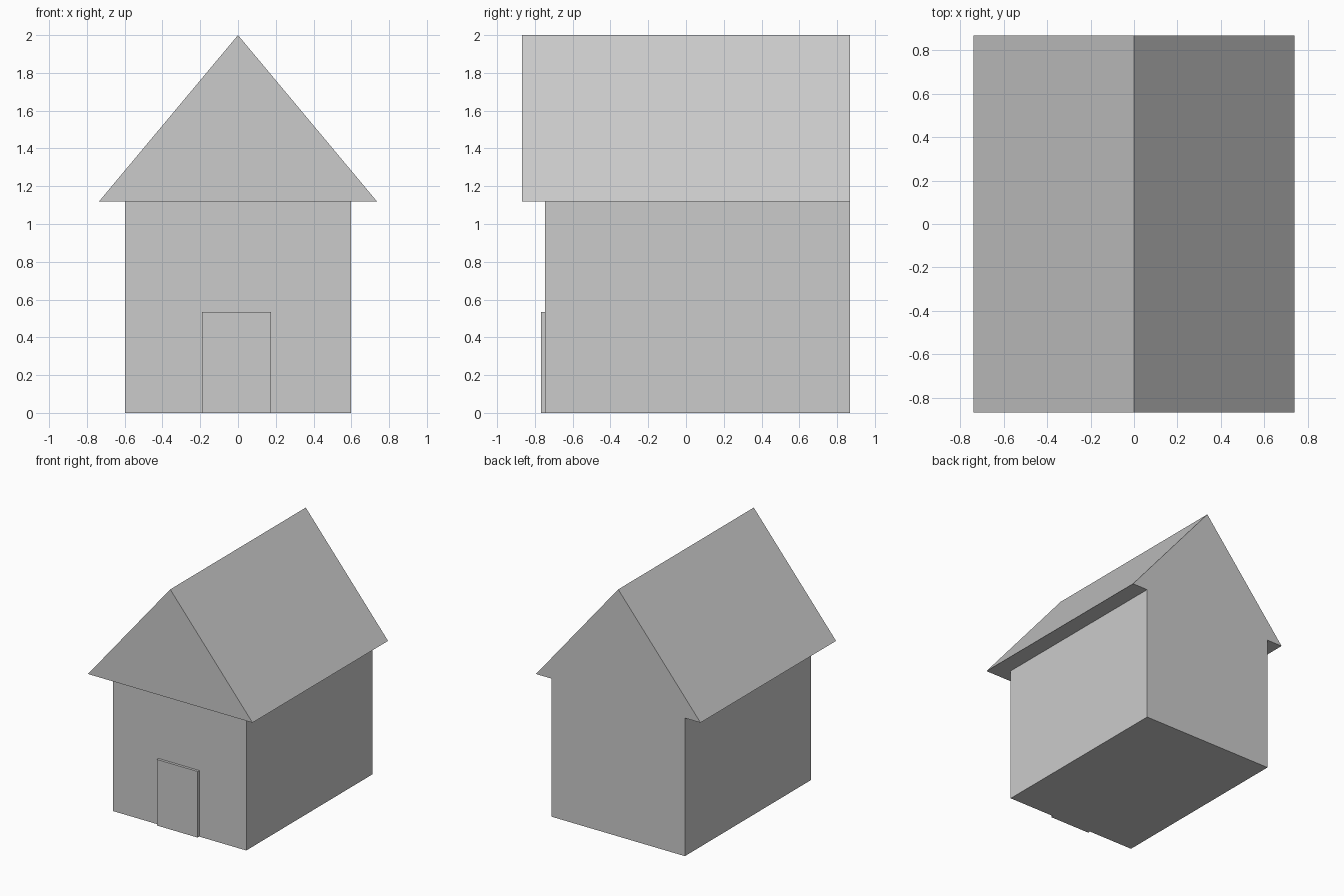
import bpy

cube = bpy.data.objects.get("Cube")
if cube:
    bpy.data.objects.remove(cube, do_unlink=True)

# Single plain grey finish
grey = bpy.data.materials.new("plain_grey")
grey.use_nodes = True
colour = (0.6, 0.6, 0.6, 1)
grey.diffuse_color = colour
grey.node_tree.nodes["Principled BSDF"].inputs["Base Color"].default_value = colour


def prism(name, profile, front, back):
    """Extrude an anticlockwise (x, z) profile from front to back along y."""
    n = len(profile)
    verts = [(x, y, z) for y in (front, back) for x, z in profile]
    faces = [list(range(n)), list(range(2 * n - 1, n - 1, -1))]
    for i in range(n):
        j = (i + 1) % n
        faces.append([j, i, i + n, j + n])
    mesh = bpy.data.meshes.new(name)
    mesh.from_pydata(verts, [], faces)
    mesh.materials.append(grey)
    obj = bpy.data.objects.new(name, mesh)
    bpy.context.collection.objects.link(obj)
    return obj


def rectangle(left, right, bottom, top):
    return [(left, bottom), (right, bottom), (right, top), (left, top)]


BACK = 0.867
WALL_FRONT = -0.747
EAVES = 1.118

# House body
prism("walls", rectangle(-0.597, 0.597, 0, EAVES), WALL_FRONT, BACK)

# Solid gable roof, overhanging the front and both sides
prism("roof", [(-0.737, EAVES), (0.737, EAVES), (0, 2)], -BACK, BACK)

# Door slab on the front wall
prism("door", rectangle(-0.19, 0.176, 0, 0.535), -0.768, WALL_FRONT)
